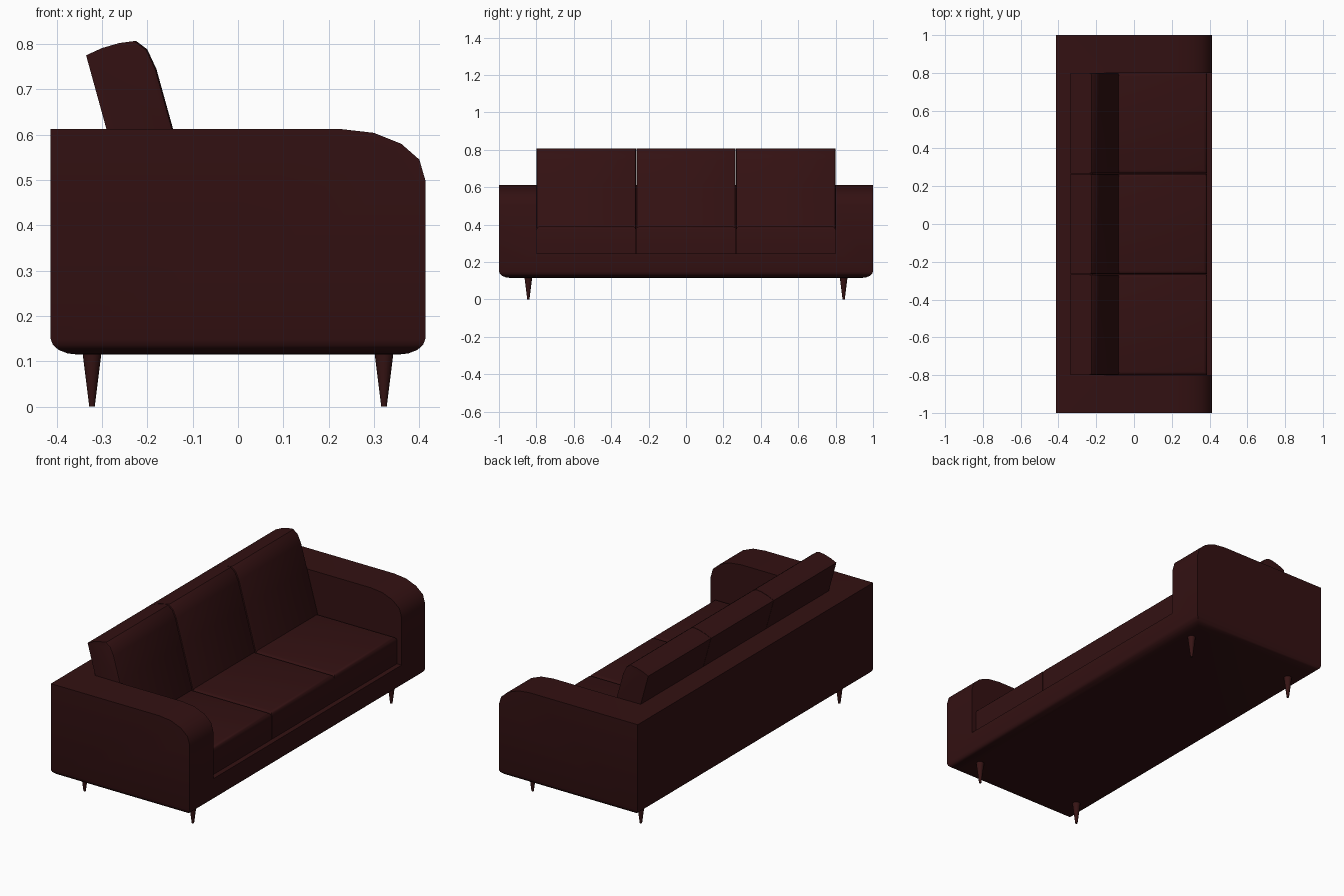
import bpy, bmesh, math

if "Cube" in bpy.data.objects:
    bpy.data.objects.remove(bpy.data.objects["Cube"])

def material(name, rgb):
    m = bpy.data.materials.new(name)
    m.diffuse_color = (*rgb, 1)
    m.use_nodes = True
    m.node_tree.nodes["Principled BSDF"].inputs["Base Color"].default_value = m.diffuse_color
    return m

FABRIC = material("dark maroon fabric", (0.033, 0.0055, 0.006))
WOOD = material("dark red wood", (0.038, 0.007, 0.007))

def make(name, bm, mat):
    bmesh.ops.recalc_face_normals(bm, faces=bm.faces)
    me = bpy.data.meshes.new(name)
    bm.to_mesh(me)
    bm.free()
    me.materials.append(mat)
    ob = bpy.data.objects.new(name, me)
    bpy.context.collection.objects.link(ob)
    return ob

def smooth(ob, deg=40):
    bpy.ops.object.select_all(action='DESELECT')
    ob.select_set(True)
    bpy.context.view_layer.objects.active = ob
    bpy.ops.object.shade_smooth_by_angle(angle=math.radians(deg))

def extrude(profile, y0, y1):
    """Extrude an (x, z) profile along y."""
    bm = bmesh.new()
    f = bm.faces.new([bm.verts.new((x, y0, z)) for x, z in profile])
    r = bmesh.ops.extrude_face_region(bm, geom=[f])
    vs = [v for v in r["geom"] if isinstance(v, bmesh.types.BMVert)]
    bmesh.ops.translate(bm, verts=vs, vec=(0, y1 - y0, 0))
    bmesh.ops.recalc_face_normals(bm, faces=bm.faces)
    return bm

def bevel(bm, rule, offset, segments):
    edges = [e for e in bm.edges if rule(*[v.co for v in e.verts])]
    bmesh.ops.bevel(bm, geom=edges, offset=offset, segments=segments,
                    profile=0.5, affect='EDGES')

# Body: arms, back and base from one side profile with a rounded arm front
X, BOT, TOP = 0.413, 0.115, 0.612
bm = extrude([(-X, BOT), (X, BOT), (X, 0.50), (0.40, 0.545), (0.36, 0.58),
              (0.30, 0.604), (0.23, TOP), (-X, TOP)], -1, 1)
bevel(bm, lambda a, b: a.z < BOT + .01 and b.z < BOT + .01, 0.06, 4)
for v in bm.verts:                       # flatten the bottom rounding
    if v.co.z < BOT + 0.061:
        v.co.z = BOT + (v.co.z - BOT) * 0.58
body = make("sofa_body", bm, FABRIC)

# Hollow out the seating space
cutter = make("seat_space_cutter", extrude(
    [(-0.22, 0.245), (0.6, 0.245), (0.6, 0.9), (-0.22, 0.9)], -0.8, 0.8), FABRIC)
cutter.hide_render = True
mod = body.modifiers.new("seat space", 'BOOLEAN')
mod.operation, mod.solver, mod.object = 'DIFFERENCE', 'EXACT', cutter
bpy.context.view_layer.objects.active = body
bpy.ops.object.modifier_apply(modifier=mod.name)
bpy.data.objects.remove(cutter)
smooth(body)

# Three seat cushions and three leaning back cushions
W = 1.6 / 3
for i in range(3):
    y0, y1 = -0.8 + i * W + 0.001, -0.8 + (i + 1) * W - 0.001
    bm = extrude([(-0.215, 0.246), (0.387, 0.246), (0.387, 0.39), (-0.215, 0.39)], y0, y1)
    bevel(bm, lambda a, b: min(a.z, b.z) > 0.38, 0.018, 3)
    smooth(make(f"seat_cushion_{i + 1}", bm, FABRIC))

    bm = extrude([(-0.222, 0.365), (-0.074, 0.365), (-0.143, 0.612), (-0.18, 0.745),
                  (-0.20, 0.788), (-0.225, 0.807), (-0.262, 0.802), (-0.30, 0.791),
                  (-0.335, 0.775)], y0, y1)
    bevel(bm, lambda a, b: abs(a.y - b.y) < 1e-4 and a.x + a.z * .27 > -0.03
          and b.x + b.z * .27 > -0.03 and max(a.z, b.z) > 0.4, 0.01, 2)
    smooth(make(f"back_cushion_{i + 1}", bm, FABRIC))

# Four tapered legs
for sx in (-1, 1):
    for sy in (-1, 1):
        bpy.ops.mesh.primitive_cone_add(vertices=16, radius1=0.006, radius2=0.021,
                                        depth=0.12, location=(sx * 0.322, sy * 0.843, 0.06))
        leg = bpy.context.object
        leg.name = f"{'front' if sx > 0 else 'back'}_leg_{'left' if sy < 0 else 'right'}"
        leg.data.materials.append(WOOD)
        smooth(leg)
